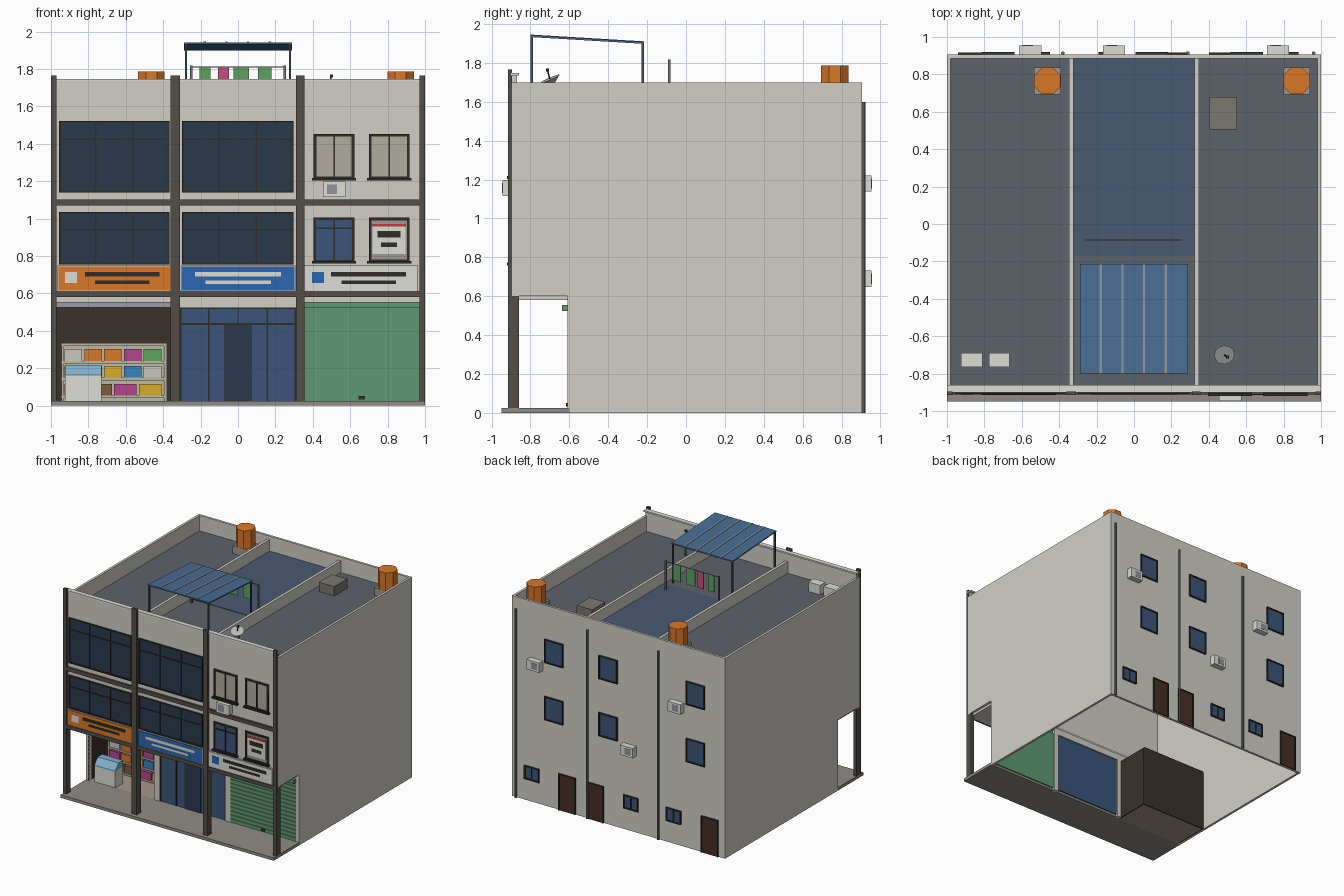
import bpy, bmesh, math
from mathutils import Matrix, Vector

if "Cube" in bpy.data.objects:
    bpy.data.objects.remove(bpy.data.objects["Cube"])

mats = {}
WALL, DARK, FRAME, GLASS, BLUE = "D1CEC6", "544F49", "33302D", "2E3C4F", "3D5679"
WHITE, ORANGE, GREEN, METAL = "DCDCD6", "D9772B", "5F9871", "6E7072"


def mat(hexa):
    if hexa not in mats:
        m = bpy.data.materials.new("paint_" + hexa)
        c = [(int(hexa[i:i + 2], 16) / 255) ** 2.2 for i in (0, 2, 4)]
        m.diffuse_color = (*c, 1)
        m.use_nodes = True
        m.node_tree.nodes["Principled BSDF"].inputs["Base Color"].default_value = m.diffuse_color
        mats[hexa] = m
    return mats[hexa]


def finish(name, bm, color):
    bmesh.ops.recalc_face_normals(bm, faces=bm.faces)
    me = bpy.data.meshes.new(name)
    bm.to_mesh(me)
    bm.free()
    me.materials.append(mat(color))
    ob = bpy.data.objects.new(name, me)
    bpy.context.collection.objects.link(ob)
    return ob


def boxes(name, color, *items):
    """One object from boxes given as (x0, x1, y0, y1, z0, z1)."""
    bm = bmesh.new()
    for x0, x1, y0, y1, z0, z1 in items:
        m = Matrix.Translation(((x0 + x1) / 2, (y0 + y1) / 2, (z0 + z1) / 2)) @ \
            Matrix.Diagonal((abs(x1 - x0), abs(y1 - y0), abs(z1 - z0), 1))
        bmesh.ops.create_cube(bm, size=1, matrix=m)
    return finish(name, bm, color)


def prism(name, color, x0, x1, profile):
    """Extrude a (y, z) profile along x."""
    bm = bmesh.new()
    f = bm.faces.new([bm.verts.new((x0, y, z)) for y, z in profile])
    ext = bmesh.ops.extrude_face_region(bm, geom=[f])
    bmesh.ops.translate(bm, vec=(x1 - x0, 0, 0),
                        verts=[v for v in ext["geom"] if isinstance(v, bmesh.types.BMVert)])
    return finish(name, bm, color)


def cone(name, color, r1, r2, p0, p1, n):
    p0, p1 = Vector(p0), Vector(p1)
    d = p1 - p0
    bm = bmesh.new()
    rot = d.to_track_quat('Z', 'Y').to_matrix().to_4x4()
    bmesh.ops.create_cone(bm, cap_ends=True, segments=n, radius1=r1, radius2=r2, depth=d.length,
                          matrix=Matrix.Translation((p0 + p1) / 2) @ rot @ Matrix.Rotation(math.pi / n, 4, 'Z'))
    return finish(name, bm, color)


def window(name, x0, x1, z0, z1, y, d, glass, cols=1, transom=None, w=0.01, sill=False):
    """Glazed unit on a wall plane y, facing d (-1 front, 1 back)."""
    boxes(name + "_glass", glass, (x0, x1, y, y + d * .006, z0, z1))
    a, b = y, y + d * .014
    bars = [(x0, x0 + w, a, b, z0, z1), (x1 - w, x1, a, b, z0, z1),
            (x0, x1, a, b, z0, z0 + w), (x0, x1, a, b, z1 - w, z1)]
    for i in range(1, cols):
        x = x0 + (x1 - x0) * i / cols
        bars.append((x - .004, x + .004, a, b, z0, z1))
    if transom:
        bars.append((x0, x1, a, b, transom - .004, transom + .004))
    if sill:
        bars.append((x0 - .01, x1 + .01, a, y + d * .025, z0 - .008, z0 + .006))
    boxes(name + "_frame", FRAME, *bars)


def aircon(name, x, z, y, d):
    boxes(name + "_case", WHITE, (x - .06, x + .06, y, y + d * .05, z - .042, z + .042))
    boxes(name + "_grille", "8E9399", (x - .04, x + .015, y + d * .05, y + d * .052, z - .026, z + .026))


F, S, B = -.895, -.61, .905      # front wall, shopfront and back wall planes

# Shell: pavement, walls, soffit, roof
boxes("pavement", "8F8B85", (-1, 1, -.95, S + .01, 0, .025))
for s, side in ((-1, "left"), (1, "right")):
    prism("side_wall_" + side, WALL, s * .98, s * 1,
          [(F, .6), (S, .6), (S, 0), (B, 0), (B, 1.7), (F, 1.7)])
boxes("back_wall", WALL, (-.98, .98, B - .02, B, 0, 1.7))
boxes("front_wall", WALL, (-.99, .99, F, F + .025, .58, 1.735))
boxes("front_coping", WHITE, (-1, 1, F - .005, F + .035, 1.735, 1.748))
boxes("arcade_soffit", WALL, (-.98, .98, F, S + .02, .58, .6))
boxes("roof_slab", "5E626A", (-.98, .98, F + .02, B - .02, 1.55, 1.57))
boxes("roof_membrane", "4A5A72", (-.325, .325, -.17, B - .02, 1.57, 1.574))
boxes("roof_party_walls", WALL, *[(x - .012, x + .012, F + .02, B - .02, 1.57, 1.67) for x in (-.335, .335)])

# Facade columns and belts
cols = ((-1, -.97), (-.36, -.31), (.31, .355), (.97, 1))
boxes("facade_columns", DARK, *[(a, b, -.915, F, .6, 1.765) for a, b in cols])
boxes("arcade_columns", DARK, *[(a, b, -.915, -.86, .02, .6) for a, b in cols])
boxes("facade_belts", DARK, *[(-1, 1, -.912, F, z, z + .032) for z in (.58, 1.07)])

# Front windows
for i, (a, b) in enumerate(((-.957, -.367), (-.3, .298))):
    window(f"upper_window_{i}", a, b, 1.14, 1.523, F, -1, GLASS, 3, 1.425)
    window(f"middle_window_{i}", a, b, .755, 1.035, F, -1, GLASS, 3, .94)
for i, x in enumerate((.405, .7)):
    window(f"curtained_window_{i}", x, x + .217, 1.212, 1.452, F, -1, "AFAB9C", 2, None, .014, True)
window("small_window", .405, .622, .767, 1.005, F, -1, BLUE, 2, .95, .012, True)
window("poster_window", .7, .917, .767, 1.005, F, -1, "9A9890", 1, None, .014, True)
boxes("poster_panel", WHITE, (.72, .895, F, F - .012, .81, .978))
boxes("poster_header", "C23B3B", (.72, .895, F, F - .015, .957, .975))
boxes("poster_bars", FRAME, (.745, .87, F, F - .015, .9, .935), (.765, .85, F, F - .015, .848, .872))
aircon("front_aircon", .515, 1.157, F, -1)

# Sign boards with plain blocks
for n, x0, x1, c, ink in (("left", -.96, -.357, ORANGE, FRAME), ("middle", -.3, .302, "2F66B0", WHITE),
                          ("right", .36, .957, WHITE, FRAME)):
    boxes(f"sign_{n}_border", WALL, (x0 - .006, x1 + .006, F, F - .01, .61, .75))
    boxes(f"sign_{n}_board", c, (x0, x1, F, F - .015, .617, .743))
    m = (x0 + x1) / 2 + (0 if n == "middle" else .04)
    h = .23 if n == "middle" else .2
    boxes(f"sign_{n}_bars", ink, (m - h, m + h, F, F - .018, .69, .715),
          (m - h + .055, m + h - .055, F, F - .018, .652, .67))
    if n != "middle":
        boxes(f"sign_{n}_square", WHITE if n == "left" else "2F66B0",
              (x0 + .035, x0 + .1, F, F - .018, .655, .715))

# Shopfront wall above and between the units
boxes("shopfront_piers", WALL, *[(a, b, S, S + .03, 0, .58) for a, b in cols])
boxes("shopfront_lintel", WALL, (-.97, -.36, S, S + .03, .525, .58), (-.31, .31, S, S + .03, .525, .58),
      (.355, .97, S, S + .03, .555, .58))

# Left unit: open shop recess
boxes("shop_interior", "3D342F", (-.97, -.36, -.305, -.295, 0, .525), (-.98, -.97, S, -.295, 0, .525),
      (-.36, -.35, S, -.295, 0, .525), (-.97, -.36, S, -.295, .525, .535))
boxes("shop_floor", "A6968A", (-.97, -.36, S, -.3, 0, .022))
boxes("shop_shutter_box", "9A9CA6", (-.97, -.36, S - .01, S, .525, .555))
boxes("shelf_unit", "BDB8A4", (-.945, -.38, -.34, -.31, .022, .335), (-.945, -.93, -.4, -.31, .022, .335),
      (-.395, -.38, -.4, -.31, .022, .335),
      *[(-.945, -.38, -.4, -.31, z - .015, z) for z in (.055, .15, .24, .335)])
palette = ["C9C6BC", ORANGE, "B5478C", "3C82BE", "D8AC30", "58A55C", "7E5A44"]
rows = ((.055, "1624"), (.15, "21430"), (.24, "01125"))
for r, (z, codes) in enumerate(rows):
    step = .53 / len(codes)
    for i, c in enumerate(codes):
        x = -.928 + i * step
        boxes(f"goods_{r}_{i}", palette[int(c)], (x, x + step - .012, -.395, -.345, z, z + .062))
boxes("chiller_body", WHITE, (-.925, -.73, -.605, -.5, .022, .165))
prism("chiller_glass", "7FAFCB", -.925, -.73, [(-.605, .165), (-.5, .165), (-.5, .218), (-.56, .218)])

# Middle unit: glazed shopfront with door
boxes("shop_glass", BLUE, (-.31, .31, S + .008, S + .02, .02, .525))
boxes("shop_glass_frame", FRAME, (-.31, .31, S, S + .01, .432, .442), (-.31, .31, S, S + .01, .517, .525),
      *[(x - .004, x + .004, S, S + .01, .02, .525) for x in (-.306, -.157, .157, .306)],
      (-.004, .004, S, S + .01, .437, .525))
boxes("shop_door", GLASS, (-.075, .075, S + .002, S + .01, .025, .432))

# Right unit: roller shutter
boxes("roller_shutter", GREEN, (.355, .97, S + .01, S + .02, .02, .53),
      *[(.355, .97, S + .002, S + .01, .024 + i * .0335, .053 + i * .0335) for i in range(15)])
boxes("roller_shutter_box", GREEN, (.355, .97, S - .028, S + .01, .525, .555))
boxes("shutter_handle", FRAME, (.645, .68, S - .006, S + .005, .033, .052))

# Back wall openings
for i, x in enumerate((.604, .094, -.726)):
    for j, z in enumerate((1.315, .83)):
        window(f"back_window_{i}_{j}", x - .087, x + .087, z - .1, z + .1, B, 1, BLUE)
for i, x in enumerate((.81, -.12, -.52)):
    window(f"back_vent_window_{i}", x - .07, x + .07, .18, .295, B, 1, BLUE, 2)
for i, x in enumerate((.48, .217, -.86)):
    boxes(f"back_door_{i}", "4A3128", (x - .07, x + .07, B, B + .008, .0, .3))
    boxes(f"back_door_frame_{i}", FRAME, (x - .08, x - .07, B, B + .013, 0, .31),
          (x + .07, x + .08, B, B + .013, 0, .31), (x - .08, x + .08, B, B + .013, .3, .31))
for i, (x, z) in enumerate(((.77, 1.18), (-.555, 1.18), (-.107, .69))):
    aircon(f"back_aircon_{i}", x, z, B, 1)
for i, x in enumerate((.96, .287, -.38)):
    cone(f"drain_pipe_{i}", METAL, .01, .01, (x, B + .009, 0), (x, B + .009, 1.6), 8)

# Rooftop tanks, hatch and condensers
for i, x in enumerate((-.463, .87)):
    boxes(f"tank_base_{i}", "9B978F", (x - .072, x + .072, .693, .837, 1.57, 1.635))
    cone(f"water_tank_{i}", ORANGE, .077, .077, (x, .765, 1.635), (x, .765, 1.787), 8)
boxes("roof_hatch", "7A756E", (.405, .55, .505, .68, 1.57, 1.65))
boxes("roof_condensers", WHITE, (-.925, -.81, -.765, -.69, 1.57, 1.65), (-.775, -.665, -.765, -.69, 1.57, 1.65))

# Satellite dish
cone("dish_mast", METAL, .007, .007, (.48, -.68, 1.57), (.48, -.68, 1.7), 8)
cone("dish_bowl", "B5B7B6", .02, .055, (.48, -.69, 1.695), (.483, -.7, 1.718), 12)
cone("dish_arm", FRAME, .004, .004, (.483, -.7, 1.715), (.5, -.712, 1.762), 6)
boxes("dish_feed", FRAME, (.492, .508, -.72, -.704, 1.755, 1.772))

# Canopy on posts
slope = [(-.8, 1.943), (-.8, 1.933), (-.215, 1.898), (-.215, 1.908)]
prism("canopy_sheet", "4B6C92", -.288, .288, slope)
for i, x in enumerate((-.178, -.062, .054, .17)):
    prism(f"canopy_rib_{i}", "8C9499", x - .006, x + .006, [(y, z + (.003 if k in (0, 3) else 0))
                                                           for k, (y, z) in enumerate(slope)])
boxes("canopy_posts", "46525E", *[(x - .006, x + .006, y - .006, y + .006, 1.57, z)
                                  for x in (-.278, .278) for y, z in ((-.794, 1.935), (-.222, 1.9))])

# Washing line
boxes("line_posts", METAL, *[(x - .006, x + .006, -.092, -.08, 1.57, 1.818) for x in (-.25, .25)])
boxes("washing_line", METAL, (-.25, .25, -.088, -.084, 1.808, 1.813))
for i, (a, b, c) in enumerate(((-.205, -.148, "5FA061"), (-.108, -.048, "C2507A"),
                               (-.025, .06, "5FA061"), (.108, .178, "5FA061"))):
    boxes(f"laundry_{i}", c, (a, b, -.089, -.083, 1.67, 1.808))
